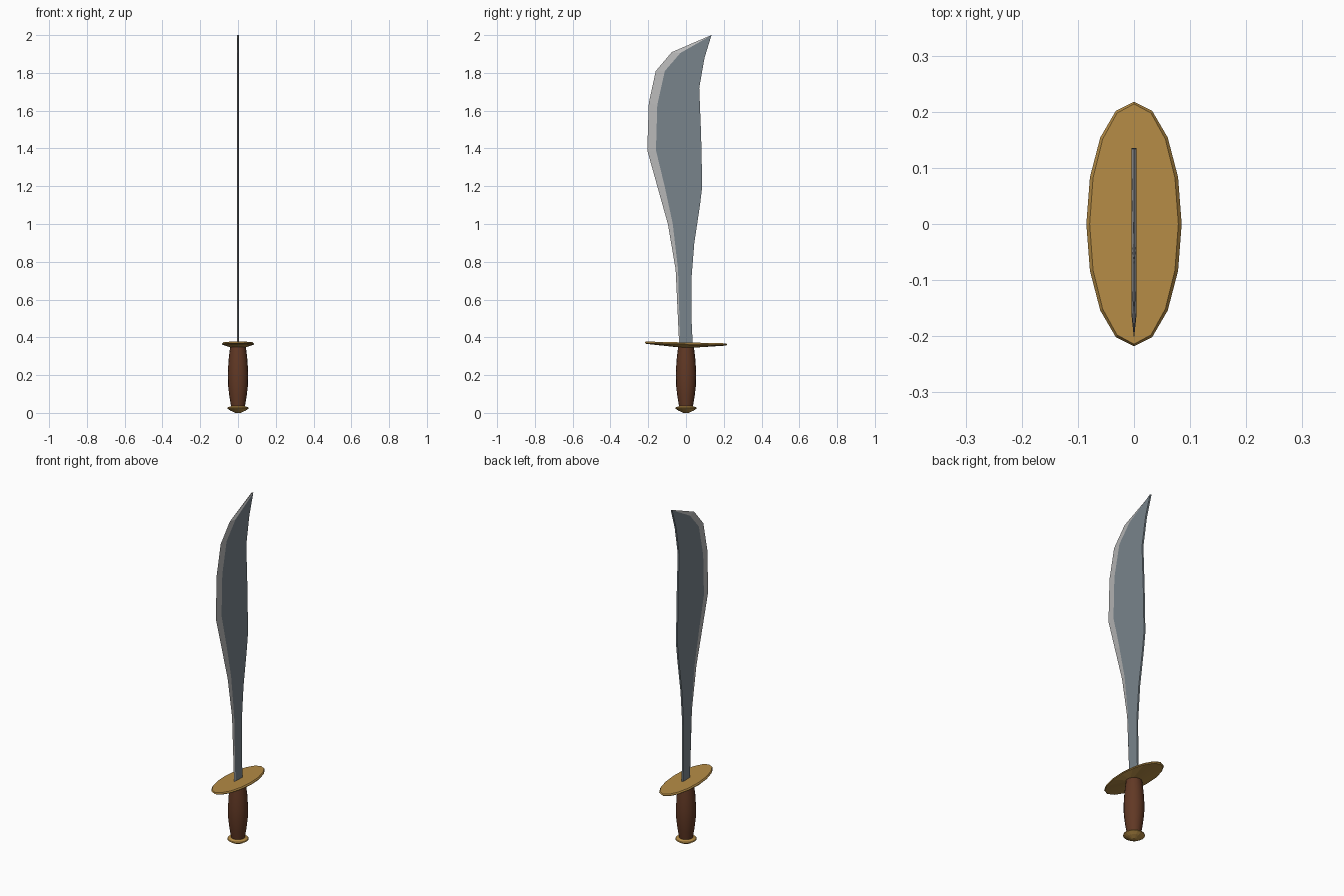
import bpy, bmesh, math

if "Cube" in bpy.data.objects:
    bpy.data.objects.remove(bpy.data.objects["Cube"])


def material(name, rgb):
    m = bpy.data.materials.new(name)
    m.diffuse_color = (*rgb, 1)
    m.use_nodes = True
    m.node_tree.nodes["Principled BSDF"].inputs["Base Color"].default_value = m.diffuse_color
    return m


STEEL = material("steel", (0.19, 0.23, 0.26))
EDGE = material("honed_steel", (0.48, 0.48, 0.48))
BRASS = material("brass", (0.46, 0.26, 0.06))
WOOD = material("wood", (0.12, 0.04, 0.018))


def finish(name, bm, *mats):
    bmesh.ops.recalc_face_normals(bm, faces=bm.faces)
    me = bpy.data.meshes.new(name)
    bm.to_mesh(me)
    bm.free()
    for m in mats:
        me.materials.append(m)
    ob = bpy.data.objects.new(name, me)
    bpy.context.collection.objects.link(ob)
    return ob


def lathe(name, rings, mat, sides=16, tilt=0.0):
    """Stack elliptical rings (rx, ry, z); tilt shears z along y."""
    bm = bmesh.new()
    loops = []
    for rx, ry, z in rings:
        loop = []
        for i in range(sides):
            a = 2 * math.pi * i / sides
            y = ry * math.sin(a)
            loop.append(bm.verts.new((rx * math.cos(a), y, z + tilt * y)))
        loops.append(loop)
    for a, b in zip(loops, loops[1:]):
        for i in range(sides):
            j = (i + 1) % sides
            bm.faces.new((a[i], a[j], b[j], b[i]))
    bm.faces.new(loops[0])
    bm.faces.new(loops[-1])
    return finish(name, bm, mat)


# Pommel: flared brass cap with a shallow cone below
lathe("pommel", [(0.014, 0.014, 0.0), (0.038, 0.038, 0.011), (0.057, 0.057, 0.023),
                 (0.055, 0.055, 0.029), (0.036, 0.036, 0.036)], BRASS)

# Grip: barrel-shaped wooden handle
grip = lathe("grip", [(0.036, 0.036, 0.03), (0.046, 0.046, 0.09), (0.053, 0.053, 0.15),
                      (0.054, 0.054, 0.21), (0.050, 0.050, 0.28), (0.041, 0.041, 0.355)], WOOD)
bpy.context.view_layer.objects.active = grip
grip.select_set(True)
bpy.ops.object.shade_smooth_by_angle()

# Guard: thin, slightly tilted oval dish
lathe("guard", [(0.042, 0.05, 0.347), (0.083, 0.212, 0.361),
                (0.085, 0.218, 0.366), (0.079, 0.214, 0.373)], BRASS, tilt=-0.022)

# Blade: rows of (spine y,z / bevel y,z / cutting edge y,z)
T = 0.0048
ROWS = [
    (0.036, 0.355, -0.030, 0.355, -0.036, 0.355),
    (0.029, 0.50, -0.036, 0.55, -0.045, 0.55),
    (0.028, 0.70, -0.042, 0.76, -0.055, 0.76),
    (0.044, 0.90, -0.070, 1.00, -0.096, 1.00),
    (0.074, 1.10, -0.113, 1.20, -0.152, 1.20),
    (0.086, 1.20, -0.159, 1.39, -0.205, 1.39),
    (0.080, 1.47, -0.152, 1.63, -0.197, 1.64),
    (0.070, 1.72, -0.112, 1.81, -0.160, 1.81),
    (0.098, 1.88, -0.030, 1.905, -0.075, 1.91),
    (0.135, 2.00, 0.134, 1.999, 0.134, 2.00),
]
bm = bmesh.new()
loops = []
for sy, sz, by, bz, ey, ez in ROWS:
    loops.append([bm.verts.new(p) for p in (
        (T, sy, sz), (T, by, bz), (0, ey, ez), (-T, by, bz), (-T, sy, sz))])
for a, b in zip(loops, loops[1:]):
    for i in range(5):
        j = (i + 1) % 5
        f = bm.faces.new((a[i], a[j], b[j], b[i]))
        f.material_index = 1 if i in (1, 2) else 0
bm.faces.new(loops[0])
bm.faces.new(loops[-1])
finish("blade", bm, STEEL, EDGE)
